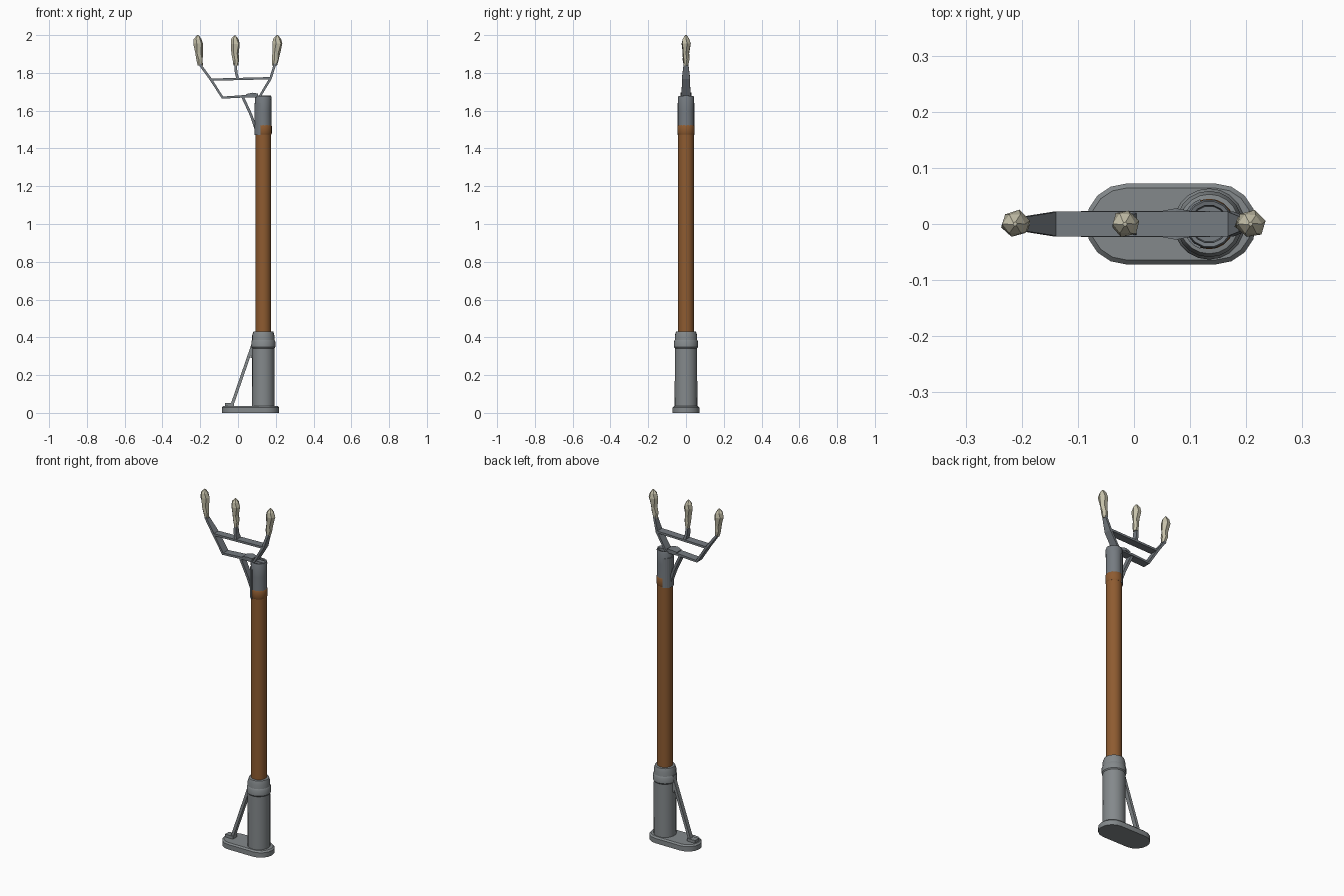
import bpy, bmesh, math, random
from mathutils import Vector

if "Cube" in bpy.data.objects:
    bpy.data.objects.remove(bpy.data.objects["Cube"])

random.seed(4)
PX = 0.134  # post axis


def mat(name, c):
    m = bpy.data.materials.new(name)
    m.diffuse_color = (*c, 1)
    m.use_nodes = True
    m.node_tree.nodes["Principled BSDF"].inputs["Base Color"].default_value = m.diffuse_color
    return m


STEEL = mat("grey_steel", (0.23, 0.25, 0.26))
IRON = mat("dark_iron", (0.18, 0.20, 0.22))
WOOD = mat("brown_wood", (0.27, 0.105, 0.03))
BONE = mat("pale_bone", (0.56, 0.53, 0.40))


def finish(name, bm, m, smooth=False):
    bmesh.ops.recalc_face_normals(bm, faces=bm.faces)
    me = bpy.data.meshes.new(name)
    bm.to_mesh(me)
    bm.free()
    ob = bpy.data.objects.new(name, me)
    bpy.context.collection.objects.link(ob)
    me.materials.append(m)
    if smooth:
        bpy.ops.object.select_all(action='DESELECT')
        ob.select_set(True)
        bpy.context.view_layer.objects.active = ob
        bpy.ops.object.shade_smooth_by_angle(angle=math.radians(35))
    return ob


def loft(name, rings, m, smooth=False):
    """Join equal-length rings of points and cap both ends."""
    bm = bmesh.new()
    vr = [[bm.verts.new(p) for p in r] for r in rings]
    n = len(vr[0])
    for a, b in zip(vr, vr[1:]):
        for i in range(n):
            j = (i + 1) % n
            bm.faces.new((a[i], a[j], b[j], b[i]))
    bm.faces.new(vr[0][::-1])
    bm.faces.new(vr[-1])
    return finish(name, bm, m, smooth)


def circle(x, y, r, z, n):
    return [(x + r * math.cos(2 * math.pi * i / n), y + r * math.sin(2 * math.pi * i / n), z)
            for i in range(n)]


def lathe(name, prof, m, n=20):
    return loft(name, [circle(PX, 0, r, z, n) for r, z in prof], m, True)


def bar(name, pts, thick, widths, m):
    """Flat strip along an x-z path; half widths run along y."""
    rings = []
    P = [Vector((x, 0, z)) for x, z in pts]
    for i, p in enumerate(P):
        d = (P[min(i + 1, len(P) - 1)] - P[max(i - 1, 0)]).normalized()
        nrm = Vector((-d.z, 0, d.x)) * thick
        w = Vector((0, widths[i], 0))
        rings.append([p + nrm + w, p + nrm - w, p - nrm - w, p - nrm + w])
    return loft(name, rings, m)


# Foot plate: stadium outline with a chamfered top
def stadium(r, z):
    pts = []
    for cx, a0 in ((0.146, -90), (-0.014, 90)):
        for k in range(9):
            a = math.radians(a0 + 22.5 * k)
            pts.append((cx + r * math.cos(a), r * math.sin(a), z))
    return pts


loft("foot_plate", [stadium(0.072, 0), stadium(0.072, 0.028), stadium(0.064, 0.036)], STEEL, True)

# Lower socket, its collar, and the wooden pole
lathe("lower_socket", [(0.060, 0.03), (0.059, 0.345), (0.059, 0.41), (0.053, 0.43), (0.043, 0.432)], STEEL)
lathe("socket_collar", [(0.059, 0.342), (0.0635, 0.348), (0.0635, 0.378), (0.059, 0.386)], STEEL)
lathe("pole", [(0.0415, 0.40), (0.0415, 1.54)], WOOD)
lathe("pole_band", [(0.042, 1.474), (0.045, 1.48), (0.045, 1.518), (0.042, 1.524)], WOOD)

# Diagonal stay with its foot pad
bar("lower_stay", [(-0.034, 0.035), (0.078, 0.36)], 0.008, [0.012, 0.012], STEEL)
bar("stay_pad", [(-0.07, 0.044), (-0.02, 0.044)], 0.008, [0.018, 0.018], STEEL)
bar("stay_top_lug", [(0.074, 0.29), (0.080, 0.385)], 0.007, [0.012, 0.012], STEEL)

# Upper socket with a hollow top
lathe("upper_socket", [(0.043, 1.515), (0.0425, 1.60), (0.044, 1.67), (0.041, 1.678),
                       (0.034, 1.676), (0.032, 1.645)], IRON, 14)

# Curved tongue of the socket, wrapping the pole on the arm side
tongue = []
for z in (1.47, 1.64):
    angs = [math.radians(180 + 14 * k) for k in range(-5, 6)]
    outer = [(PX + 0.047 * math.cos(a), 0.047 * math.sin(a), z) for a in angs]
    inner = [(PX + 0.041 * math.cos(a), 0.041 * math.sin(a), z) for a in reversed(angs)]
    tongue.append(outer + inner)
loft("socket_tongue", tongue, IRON)

# Fork: base strip with both outer arms, cross strip, middle prong, support
bar("fork_frame", [(-0.202, 1.845), (-0.145, 1.767), (-0.082, 1.669), (0.03, 1.676), (0.115, 1.675),
                   (0.172, 1.770), (0.197, 1.850)], 0.0065,
    [0.012, 0.021, 0.023, 0.023, 0.023, 0.022, 0.012], IRON)
bar("fork_cross_strip", [(-0.145, 1.764), (0.175, 1.772)], 0.006, [0.022, 0.022], IRON)
bar("middle_prong", [(-0.001, 1.768), (-0.010, 1.80), (-0.013, 1.85)], 0.007, [0.020, 0.015, 0.010], IRON)
bar("fork_support", [(0.025, 1.672), (0.070, 1.575), (0.097, 1.495)], 0.007, [0.018, 0.016, 0.010], IRON)
bar("fork_joint", [(0.045, 1.680), (0.075, 1.687), (0.105, 1.683)], 0.008, [0.022, 0.028, 0.022], IRON)
bar("socket_strap", [(0.10, 1.672), (0.175, 1.672)], 0.008, [0.016, 0.012], IRON)

# Faceted bone points on the three prongs
prof = [(0.014, 0.0), (0.018, 0.03), (0.020, 0.065), (0.026, 0.115), (0.021, 0.14), (0.004, 0.16)]
for name, x0, x1, z0 in (("left_point", -0.199, -0.212, 1.84), ("middle_point", -0.010, -0.016, 1.838),
                         ("right_point", 0.194, 0.208, 1.84)):
    rings = []
    for k, (r, h) in enumerate(prof):
        x = x0 + (x1 - x0) * min(1, h / 0.11)
        rings.append([(x + r * random.uniform(0.85, 1.08) * math.cos(a),
                       r * random.uniform(0.85, 1.05) * math.sin(a), z0 + h)
                      for a in [math.pi / 3 * i + 0.25 * (k % 2) for i in range(6)]])
    loft(name, rings, BONE)
